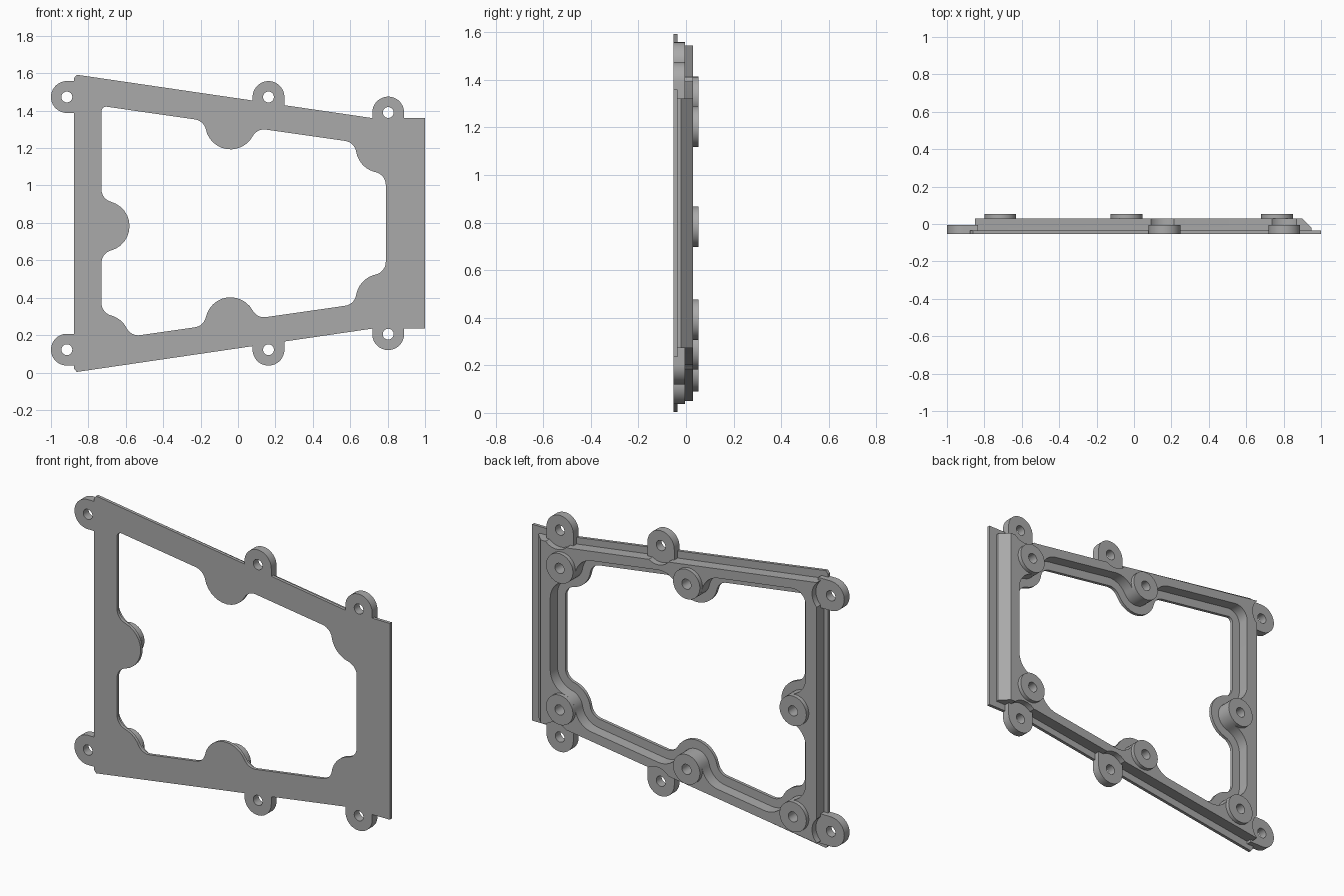
import bpy, bmesh, math
from mathutils import Vector

cube = bpy.data.objects.get("Cube")
if cube:
    bpy.data.objects.remove(cube, do_unlink=True)

HEIGHT = 1.595
FRONT, PLATE, STEP, PAD, RIDGE, BACK = -0.053, -0.035, -0.02, -0.005, 0.03, 0.053
LUG_R, BOSS_R, HOLE_R = 0.085, 0.085, 0.029
LEDGE, BULGE, FILLET, CORNER = 0.05, 0.135, 0.07, 0.025

grey = bpy.data.materials.new("plain_grey")
grey.use_nodes = True
grey.diffuse_color = (0.4, 0.4, 0.4, 1)
grey.node_tree.nodes["Principled BSDF"].inputs["Base Color"].default_value = (0.4, 0.4, 0.4, 1)


def flip(p):
    return Vector((p[0], HEIGHT - p[1]))


def arc(c, r, start, sweep, n=12):
    return [Vector((c[0] + r * math.cos(start + sweep * i / n),
                    c[1] + r * math.sin(start + sweep * i / n))) for i in range(n + 1)]


def circle(c, r, n=40):
    return arc(c, r, 0, math.tau, n)[:-1]


def short_arc(c, r, u, v):
    """Arc about c from direction u to direction v, the short way round."""
    a, b = math.atan2(u.y, u.x), math.atan2(v.y, v.x)
    return arc(c, r, a, (b - a + math.pi) % math.tau - math.pi)


def prism(name, loops, y0, y1):
    """Extrude x-z outlines from y0 to y1; inner loops become holes."""
    bm = bmesh.new()
    for loop in loops:
        vs = [bm.verts.new((p[0], y0, p[1])) for p in loop]
        for i, v in enumerate(vs):
            bm.edges.new((vs[i - 1], v))
    bmesh.ops.triangle_fill(bm, use_beauty=True, use_dissolve=False, edges=bm.edges[:])
    ext = bmesh.ops.extrude_face_region(bm, geom=bm.faces[:])
    for v in ext["geom"]:
        if isinstance(v, bmesh.types.BMVert):
            v.co.y = y1
    bmesh.ops.recalc_face_normals(bm, faces=bm.faces[:])
    mesh = bpy.data.meshes.new(name)
    bm.to_mesh(mesh)
    bm.free()
    mesh.materials.append(grey)
    ob = bpy.data.objects.new(name, mesh)
    bpy.context.collection.objects.link(ob)
    return ob


def activate(ob):
    bpy.ops.object.select_all(action='DESELECT')
    ob.select_set(True)
    bpy.context.view_layer.objects.active = ob


def cut(ob, cutter):
    activate(ob)
    mod = ob.modifiers.new("cut", 'BOOLEAN')
    mod.operation, mod.solver, mod.object = 'DIFFERENCE', 'EXACT', cutter
    bpy.ops.object.modifier_apply(modifier=mod.name)
    bpy.data.objects.remove(cutter, do_unlink=True)


# Window edges, clockwise from the upper edge
upper_left, upper_right = Vector((-0.73, 1.425)), Vector((0.79, 1.207))
corners = [upper_left, upper_right, flip(upper_right), flip(upper_left)]
edges = []
for i, p in enumerate(corners):
    d = (corners[(i + 1) % 4] - p).normalized()
    edges.append((p, d, Vector((d.y, -d.x))))

# Screw bosses: centre, edge before, edge after
top_mid, top_end = Vector((-0.04, 1.328)), Vector((0.765, 1.203))
bosses = [(top_mid, 0, 0), (top_end, 0, 1), (flip(top_end), 1, 2),
          (flip(top_mid), 2, 2), (Vector((-0.715, 0.175)), 2, 3),
          (Vector((-0.715, HEIGHT / 2 - 0.015)), 3, 3)]


def window(off):
    """Window outline with rounded bulges at the bosses, grown by off."""
    def fillet_centre(c, edge, side):
        p, d, n = edge
        h = (c - p).dot(n) - FILLET
        reach = math.sqrt((BULGE + FILLET) ** 2 - h * h)
        return p + n * FILLET + d * ((c - p).dot(d) + side * reach)

    pts = []
    for c, a, b in bosses:
        fa = fillet_centre(c, edges[a], -1)
        fb = fillet_centre(c, edges[b], 1)
        pts += short_arc(fa, FILLET + off, -edges[a][2], c - fa)
        pts += short_arc(c, BULGE - off, fa - c, fb - c)[1:-1]
        pts += short_arc(fb, FILLET + off, c - fb, -edges[b][2])
    p, d, n = edges[0]
    c = p + n * CORNER + d * (CORNER * (1 - n.x) / d.x)
    pts += short_arc(c, CORNER + off, -edges[3][2], -n)
    clean = []
    for q in pts:
        if not clean or (q - clean[-1]).length > 1e-4:
            clean.append(q)
    return clean


def outline(half):
    return [Vector(p) for p in half] + [flip(p) for p in reversed(half)]


# Front plate
plate_edge = outline([(-0.876, 1.575), (-0.862, HEIGHT - 0.003), (0.72, 1.36), (1.0, 1.36)])
parts = [prism("front_plate", [plate_edge, window(0)], FRONT, PLATE)]

# Raised rim around the window, sloped at the wide end
rim_edge = outline([(-0.85, 1.545), (0.72, 1.322), (0.95, 1.322)])
parts.append(prism("rim_base", [rim_edge, window(LEDGE)], PLATE, STEP))
rim = prism("rim", [rim_edge, window(LEDGE)], STEP, RIDGE)
for v in rim.data.vertices:
    if v.co.x > 0.94 and v.co.y > 0:
        v.co.x = 0.9
parts.append(rim)

# Mounting lugs: centre and angle pointing outward
lugs = []
for name, c, ang in (("side_lug", (-0.915, 1.473), math.pi),
                     ("middle_lug", (0.163, 1.473), math.pi / 2),
                     ("end_lug", (0.803, 1.39), math.pi / 2)):
    lugs.append((name + "_upper", Vector(c), ang))
    lugs.append((name + "_lower", flip(c), -ang))
for name, c, ang in lugs:
    inward = Vector((-math.cos(ang), -math.sin(ang))) * 0.08
    shape = arc(c, LUG_R, ang - math.pi / 2, math.pi, 24)
    shape += [shape[-1] + inward, shape[0] + inward]
    parts.append(prism(name, [shape, circle(c, HOLE_R)], FRONT, PAD))

# Clearance notches beside the lugs and blind screw holes
cut(rim, prism("notch_cutter", [circle(c, LUG_R + 0.01) for _, c, _ in lugs], PAD, BACK + 0.1))
cut(rim, prism("hole_cutter", [circle(c, HOLE_R) for c, _, _ in bosses], STEP + 0.005, BACK + 0.1))

# Boss rings
for i, (c, _, _) in enumerate(bosses):
    parts.append(prism("boss_%d" % (i + 1), [circle(c, BOSS_R), circle(c, HOLE_R)], RIDGE, BACK))

for ob in parts:
    activate(ob)
    bpy.ops.object.shade_smooth_by_angle(angle=math.radians(30))
